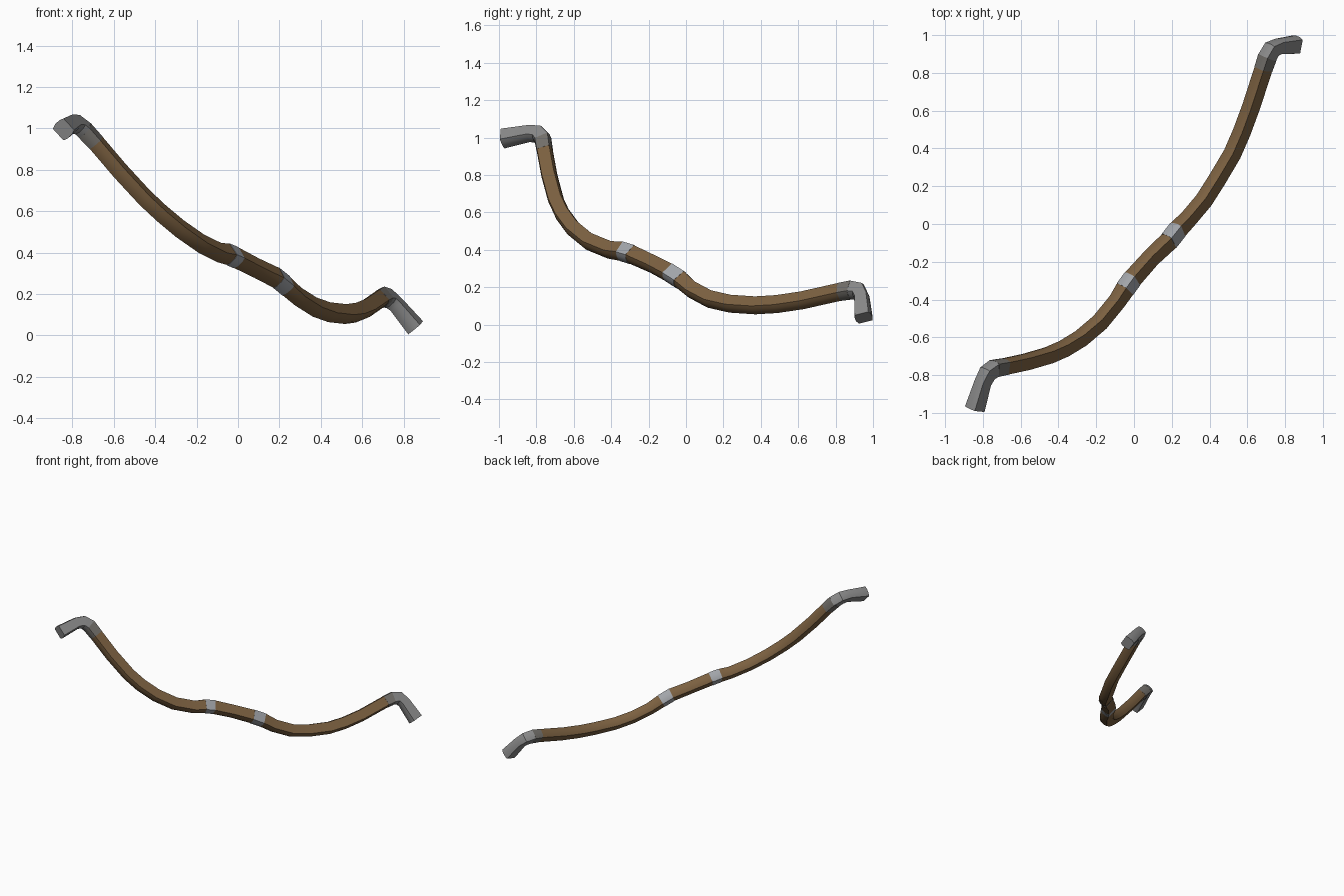
import bpy, bmesh, math
from mathutils import Vector

if "Cube" in bpy.data.objects:
    bpy.data.objects.remove(bpy.data.objects["Cube"])


def material(name, rgb):
    m = bpy.data.materials.new(name)
    m.diffuse_color = (*rgb, 1)
    m.use_nodes = True
    m.node_tree.nodes["Principled BSDF"].inputs["Base Color"].default_value = m.diffuse_color
    return m


wood = material("brown wood", (0.20, 0.118, 0.052))
silver = material("light grey metal", (0.36, 0.375, 0.40))
steel = material("grey metal", (0.25, 0.25, 0.25))
collar = material("dull grey metal", (0.17, 0.16, 0.145))

# centreline of the bow, from the upper tip to the lower tip: x, y, z, thickness
PATH = [
    (-.843, -.98, .995, 1.12), (-.80, -.84, 1.022, .95), (-.775, -.79, 1.018, 1.03),
    (-.74, -.765, .99, 1.05), (-.685, -.755, .93, 1),
    (-.57, -.73, .795, 1), (-.45, -.695, .665, 1), (-.37, -.66, .59, 1),
    (-.28, -.605, .515, 1), (-.18, -.52, .445, 1), (-.09, -.41, .40, 1),
    (-.048, -.345, .392, 1.08), (-.008, -.29, .375, 1.08),
    (.09, -.18, .325, 1.03),
    (.185, -.09, .278, 1.08), (.232, -.03, .24, 1.08),
    (.29, .03, .188, 1), (.37, .125, .137, 1), (.44, .235, .112, 1),
    (.52, .37, .103, 1), (.57, .485, .11, 1), (.62, .62, .13, 1), (.685, .82, .175, 1),
    (.705, .88, .185, 1.05), (.73, .925, .178, 1.03), (.765, .94, .148, .95),
    (.858, .95, .037, 1.12),
]
POINTS = [Vector(p[:3]) for p in PATH]
SIDE = Vector((-.69, .30, -.66)).normalized()   # normal of the plane the bow lies in

# cross-section: flat on both sides, slightly rounded on belly and back
SECTION = [(.034, .034), (.041, .014), (.041, -.014), (.034, -.034),
           (-.034, -.034), (-.041, -.014), (-.041, .014), (-.034, .034)]


def ring(i):
    a, b = POINTS[max(i - 1, 0)], POINTS[min(i + 1, len(POINTS) - 1)]
    t = (b - a).normalized()
    n = (SIDE - t * SIDE.dot(t)).normalized()
    e = t.cross(n)
    s = PATH[i][3]
    return [POINTS[i] + (e * u + n * v) * s for u, v in SECTION]


def sweep(name, first, last, mat, swell=1.0):
    bm = bmesh.new()
    rings = []
    for i in range(first, last + 1):
        rings.append([bm.verts.new(POINTS[i] + (p - POINTS[i]) * swell) for p in ring(i)])
    k = len(SECTION)
    for r, q in zip(rings, rings[1:]):
        for j in range(k):
            bm.faces.new((r[j], r[(j + 1) % k], q[(j + 1) % k], q[j]))
    bm.faces.new(rings[0])
    bm.faces.new(rings[-1])
    bmesh.ops.recalc_face_normals(bm, faces=bm.faces)
    me = bpy.data.meshes.new(name)
    bm.to_mesh(me)
    bm.free()
    me.materials.append(mat)
    ob = bpy.data.objects.new(name, me)
    bpy.context.collection.objects.link(ob)
    bpy.context.view_layer.objects.active = ob
    bpy.ops.object.select_all(action='DESELECT')
    ob.select_set(True)
    bpy.ops.object.shade_smooth_by_angle(angle=math.radians(32))
    return ob


# limbs and grip
sweep("upper_limb", 4, 11, wood)
sweep("grip", 12, 14, wood)
sweep("lower_limb", 15, 22, wood)
# bands around the grip ends
sweep("upper_band", 11, 12, silver, 1.03)
sweep("lower_band", 14, 15, silver, 1.03)
# metal collars and flared tips
sweep("upper_collar", 3, 4, collar, 1.02)
sweep("lower_collar", 22, 23, collar, 1.02)
sweep("upper_tip", 0, 3, steel)
sweep("lower_tip", 23, 26, steel)
